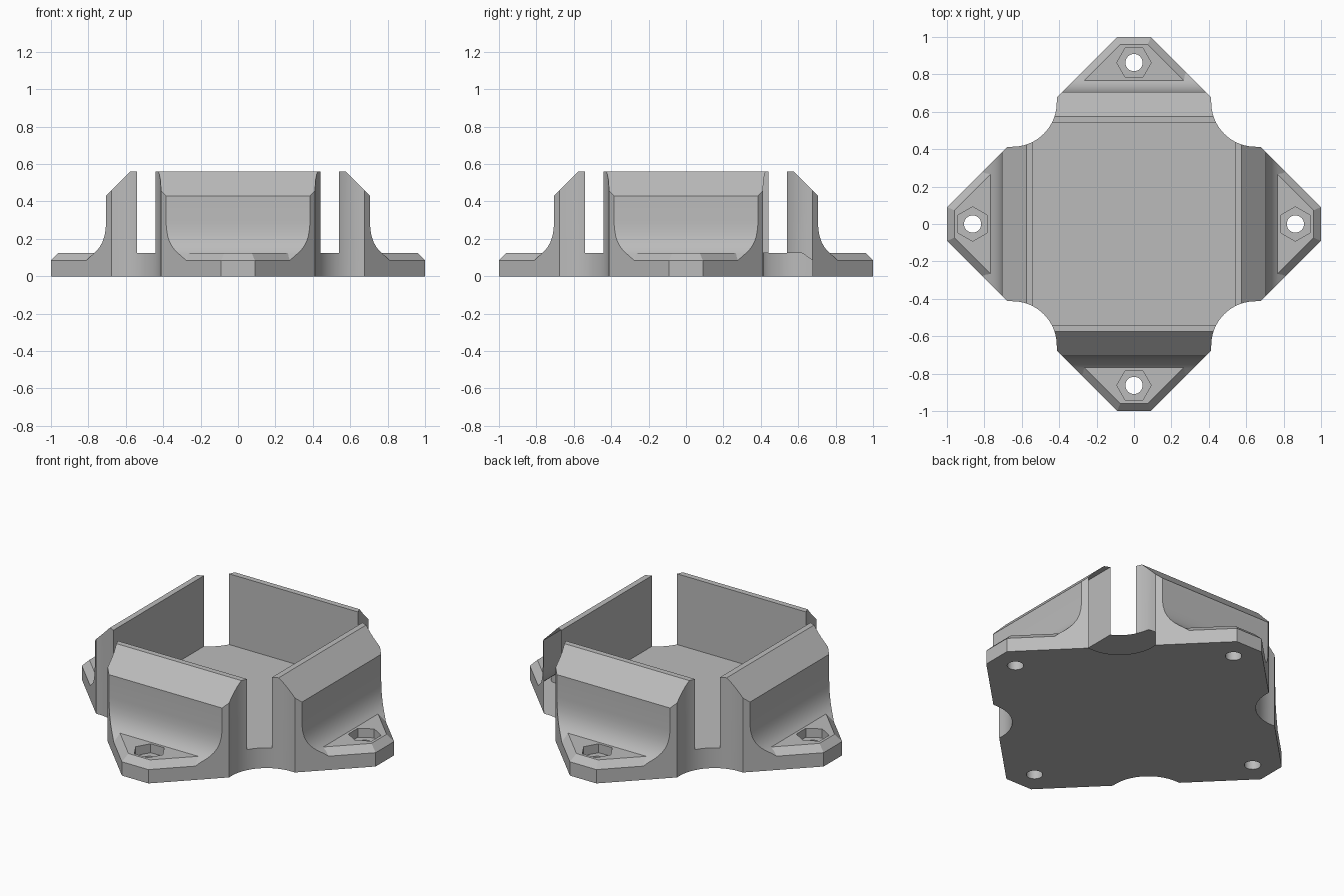
import bpy, bmesh, math
from mathutils import Matrix

if "Cube" in bpy.data.objects:
    bpy.data.objects.remove(bpy.data.objects["Cube"])

grey = bpy.data.materials.new("plain grey")
grey.diffuse_color = (0.5, 0.5, 0.5, 1)
grey.use_nodes = True
grey.node_tree.nodes["Principled BSDF"].inputs["Base Color"].default_value = grey.diffuse_color


def loft(name, rings):
    """Closed solid through rings of equal point count."""
    bm = bmesh.new()
    vs = [[bm.verts.new(p) for p in ring] for ring in rings]
    n = len(vs[0])
    for a, b in zip(vs, vs[1:]):
        for i in range(n):
            j = (i + 1) % n
            bm.faces.new((a[i], a[j], b[j], b[i]))
    bm.faces.new(vs[0][::-1])
    bm.faces.new(vs[-1])
    bmesh.ops.recalc_face_normals(bm, faces=bm.faces)
    me = bpy.data.meshes.new(name)
    bm.to_mesh(me)
    bm.free()
    ob = bpy.data.objects.new(name, me)
    bpy.context.collection.objects.link(ob)
    return ob


def combine(body, tool, op):
    m = body.modifiers.new("join", 'BOOLEAN')
    m.operation, m.solver, m.object = op, 'EXACT', tool
    bpy.context.view_layer.objects.active = body
    bpy.ops.object.modifier_apply(modifier=m.name)
    bpy.data.objects.remove(tool, do_unlink=True)


def turned(ob, k):
    ob.data.transform(Matrix.Rotation(k * math.pi / 2, 4, 'Z'))
    return ob


def octagon(r, t, z):
    return [(r, -t, z), (r, t, z), (t, r, z), (-t, r, z),
            (-r, t, z), (-r, -t, z), (-t, -r, z), (t, -r, z)]


def disc(n, rad, x, z):
    return [(x + rad * math.cos(a), rad * math.sin(a), z)
            for a in (2 * math.pi * (i + (0.25 * n if n == 6 else 0)) / n for i in range(n))]


# Base plate with a bevelled upper rim
SUM = 1.09
body = loft("clamp_base", [octagon(1, 0.09, 0), octagon(1, 0.09, 0.085),
                           octagon(0.96, 0.0734, 0.125)])

# Upright walls: sloped top, concave foot, ends following the diagonal outline
profile = [(0.54, 0.085), (0.54, 0.56), (0.575, 0.56), (0.705, 0.43), (0.705, 0.29),
           (0.708, 0.25), (0.714, 0.215), (0.724, 0.185), (0.737, 0.16), (0.752, 0.14),
           (0.77, 0.122), (0.79, 0.106), (0.812, 0.085)]
for k in range(4):
    wall = loft("wall", [[(r, s * (SUM - r), z) for r, z in profile] for s in (-1, 1)])
    combine(body, turned(wall, k), 'UNION')

# Rounded notches in the four corners
E, C = 0.413, 0.65
R = C - E
notch = [(C - R * math.cos(a), C - R * math.sin(a))
         for a in (math.pi / 2 * i / 20 for i in range(21))]
notch += [(1.2, E), (1.2, 1.2), (E, 1.2)]
for k in range(4):
    cut = loft("notch_cutter", [[(x, y, z) for x, y in notch] for z in (-0.2, 0.8)])
    combine(body, turned(cut, k), 'DIFFERENCE')

# Screw holes with hexagonal nut recesses
for k in range(4):
    for n, rad, low in ((6, 0.092, 0.07), (32, 0.046, -0.1)):
        cut = loft("hole_cutter", [disc(n, rad, 0.863, low), disc(n, rad, 0.863, 0.2)])
        combine(body, turned(cut, k), 'DIFFERENCE')

body.data.materials.clear()
body.data.materials.append(grey)
for p in body.data.polygons:
    p.material_index = 0
bpy.ops.object.select_all(action='DESELECT')
body.select_set(True)
bpy.context.view_layer.objects.active = body
bpy.ops.object.shade_smooth_by_angle(angle=math.radians(25))
